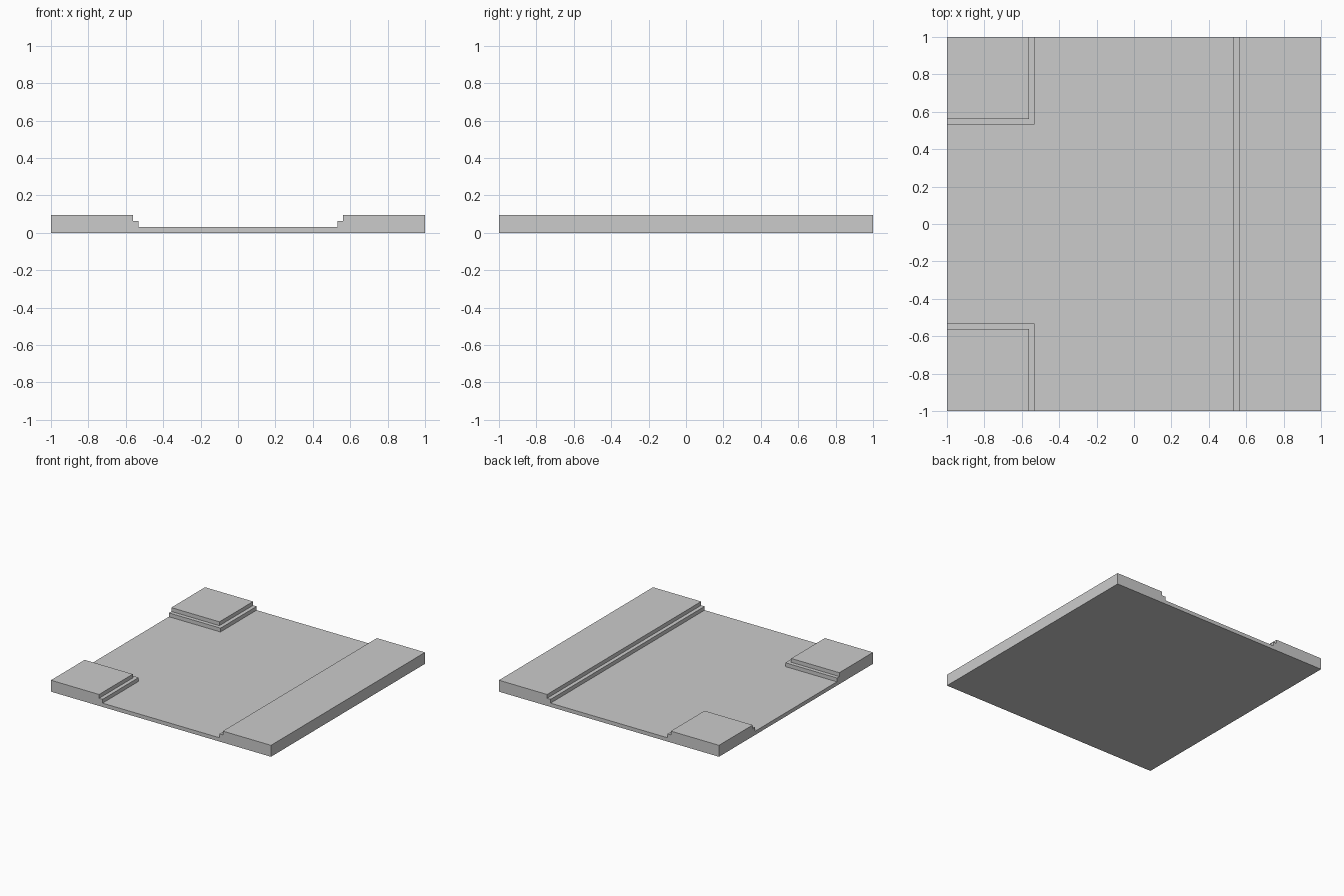
import bpy
import bmesh

TOP, TREAD, ROAD = 0.094, 0.0625, 0.031   # heights of pavement, kerb step, road
KERB_INNER, KERB_OUTER = 0.531, 0.5625    # half widths of the road and the step
REACH = 1.2                               # cutters run past the tile edge

cube = bpy.data.objects.get("Cube")
if cube:
    bpy.data.objects.remove(cube, do_unlink=True)

stone = bpy.data.materials.new("stone_grey")
stone.use_nodes = True
colour = (0.6, 0.6, 0.6, 1)
stone.diffuse_color = colour
stone.node_tree.nodes["Principled BSDF"].inputs["Base Color"].default_value = colour


def prism(name, outline, bottom, top):
    """Extrude a flat outline upward into a closed solid."""
    bm = bmesh.new()
    face = bm.faces.new([bm.verts.new((x, y, bottom)) for x, y in outline])
    up = bmesh.ops.extrude_face_region(bm, geom=[face])["geom"]
    verts = [v for v in up if isinstance(v, bmesh.types.BMVert)]
    bmesh.ops.translate(bm, verts=verts, vec=(0, 0, top - bottom))
    bmesh.ops.recalc_face_normals(bm, faces=bm.faces)
    mesh = bpy.data.meshes.new(name)
    bm.to_mesh(mesh)
    bm.free()
    mesh.materials.append(stone)
    obj = bpy.data.objects.new(name, mesh)
    bpy.context.collection.objects.link(obj)
    return obj


def junction(w):
    """Outline of a road along y with a side branch toward -x."""
    r = REACH
    return [(w, -r), (w, r), (-w, r), (-w, w),
            (-r, w), (-r, -w), (-w, -w), (-w, -r)]


# Full-height tile
tile = prism("junction_tile", [(-1, -1), (1, -1), (1, 1), (-1, 1)], 0, TOP)

# Carve the wide kerb step, then the deeper road bed
for name, width, floor in (("step_cutter", KERB_OUTER, TREAD),
                           ("road_cutter", KERB_INNER, ROAD)):
    cutter = prism(name, junction(width), floor, TOP + 0.1)
    cutter.hide_render = True
    cut = tile.modifiers.new(name, "BOOLEAN")
    cut.operation = "DIFFERENCE"
    cut.solver = "EXACT"
    cut.object = cutter
    bpy.context.view_layer.objects.active = tile
    bpy.ops.object.modifier_apply(modifier=cut.name)
    bpy.data.objects.remove(cutter, do_unlink=True)
